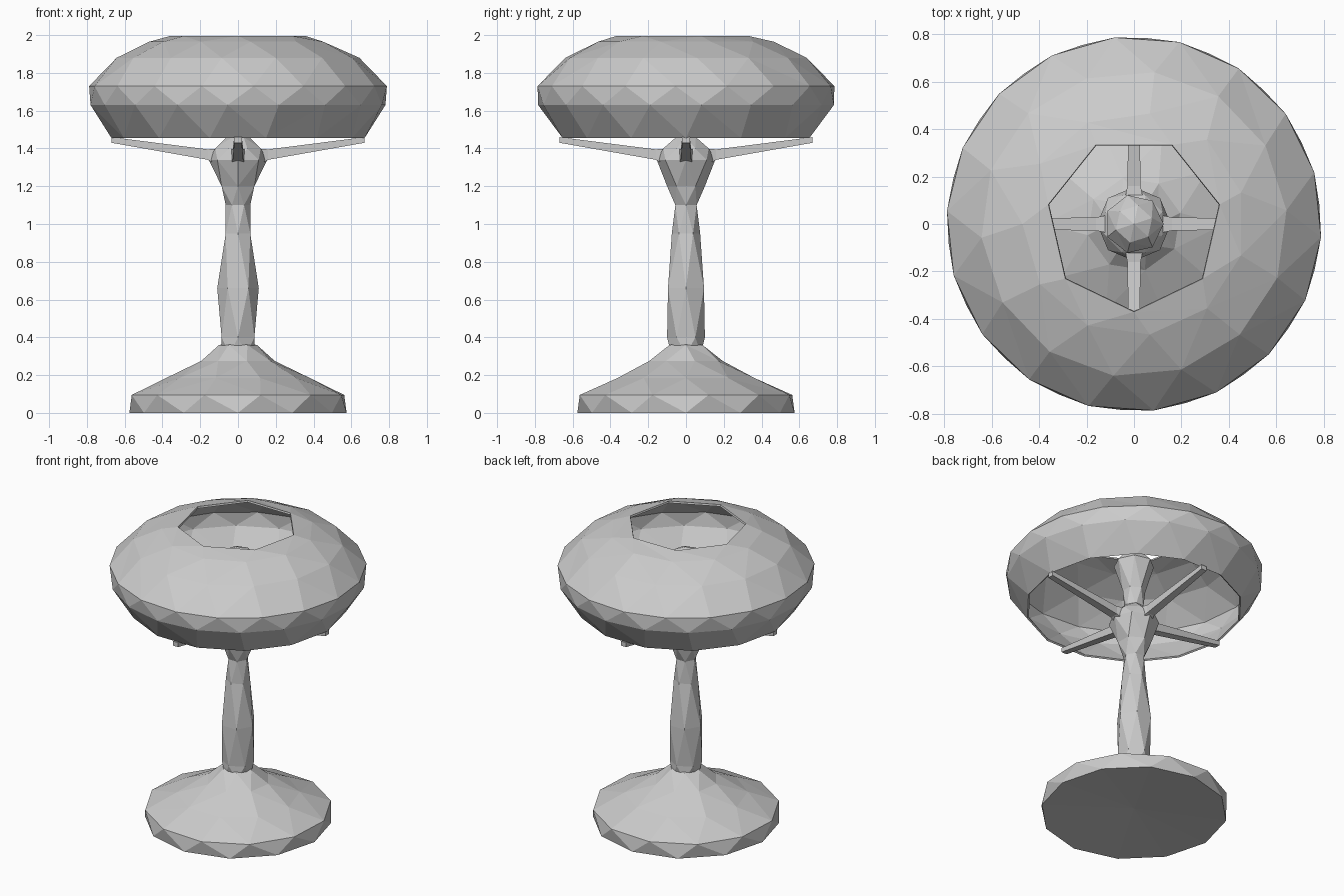
import bpy, math
from mathutils import Vector

if "Cube" in bpy.data.objects:
    bpy.data.objects.remove(bpy.data.objects["Cube"])

grey = bpy.data.materials.new("plain_grey")
grey.diffuse_color = (0.6, 0.6, 0.6, 1)
grey.use_nodes = True
grey.node_tree.nodes["Principled BSDF"].inputs["Base Color"].default_value = grey.diffuse_color


def make(name, verts, faces):
    mesh = bpy.data.meshes.new(name)
    mesh.from_pydata(verts, [], faces)
    mesh.materials.append(grey)
    obj = bpy.data.objects.new(name, mesh)
    bpy.context.collection.objects.link(obj)
    return obj


def faceted(name, rings):
    """Stack rings (radius, z, sides, phase) bottom to top and zip them with triangles."""
    verts, faces, starts = [], [], []
    for r, z, n, p in rings:
        starts.append(len(verts))
        for k in range(n):
            a = math.tau * (k + p) / n
            verts.append((r * math.cos(a), r * math.sin(a), z))
    for k in range(len(rings) - 1):
        (_, _, na, pa), (_, _, nb, pb) = rings[k], rings[k + 1]
        sa, sb = starts[k], starts[k + 1]
        ea, eb = (na if na > 1 else 0), (nb if nb > 1 else 0)
        i = j = 0
        while i < ea or j < eb:
            step_a = j >= eb or (i < ea and (i + 1 + pa) / na <= (j + 1 + pb) / nb)
            a, b = sa + i % na, sb + j % nb
            if step_a:
                faces.append((a, sa + (i + 1) % na, b))
                i += 1
            else:
                faces.append((a, sb + (j + 1) % nb, b))
                j += 1
    return make(name, verts, faces)


# Flared foot with a slightly hollow underside
faceted("base", [
    (0, 0.03, 1, 0), (0.575, 0, 12, 0), (0.575, 0.095, 12, 0.4),
    (0.38, 0.185, 10, 0), (0.2, 0.275, 8, 0.3), (0.10, 0.36, 6, 0), (0, 0.37, 1, 0)])

# Column with a swollen middle and a hub at the top
faceted("stem", [
    (0, 0.3, 1, 0), (0.09, 0.31, 6, 0), (0.10, 0.4, 6, 0.5), (0.11, 0.66, 6, 0),
    (0.075, 0.95, 6, 0.5), (0.065, 1.1, 6, 0), (0.10, 1.2, 6, 0.5),
    (0.155, 1.34, 8, 0), (0.13, 1.4, 8, 0.5), (0.06, 1.46, 6, 0), (0, 1.47, 1, 0)])

# Bulb standing on the hub inside the shade
faceted("bulb", [
    (0, 1.43, 1, 0), (0.06, 1.44, 6, 0), (0.07, 1.57, 6, 0.5),
    (0.125, 1.76, 7, 0), (0.08, 1.82, 6, 0.3), (0, 1.85, 1, 0)])

# Thin domed shade, open at the top and bottom
shade = faceted("shade", [
    (0.67, 1.455, 14, 0), (0.785, 1.63, 18, 0.3), (0.79, 1.73, 18, 0.8),
    (0.645, 1.88, 14, 0.2), (0.47, 1.965, 11, 0.5), (0.37, 1.995, 7, 0.25)])
solid = shade.modifiers.new("thickness", "SOLIDIFY")
solid.thickness = 0.012
solid.offset = -1

# Four tapered arms carrying the shade
for k, side in enumerate(("right", "back", "left", "front")):
    a = math.pi / 2 * k
    out = Vector((math.cos(a), math.sin(a), 0))
    across = Vector((-math.sin(a), math.cos(a), 0))
    verts = []
    for r, half, low, high in ((0.10, 0.04, 1.31, 1.40), (0.16, 0.028, 1.34, 1.395),
                               (0.67, 0.02, 1.43, 1.46)):
        for s, z in ((-1, low), (1, low), (1, high), (-1, high)):
            verts.append(out * r + across * (half * s) + Vector((0, 0, z)))
    faces = [(3, 2, 1, 0), (8, 9, 10, 11)]
    for m in (0, 4):
        for q in range(4):
            n = (q + 1) % 4
            faces.append((m + q, m + n, m + 4 + n, m + 4 + q))
    make("arm_" + side, verts, faces)
